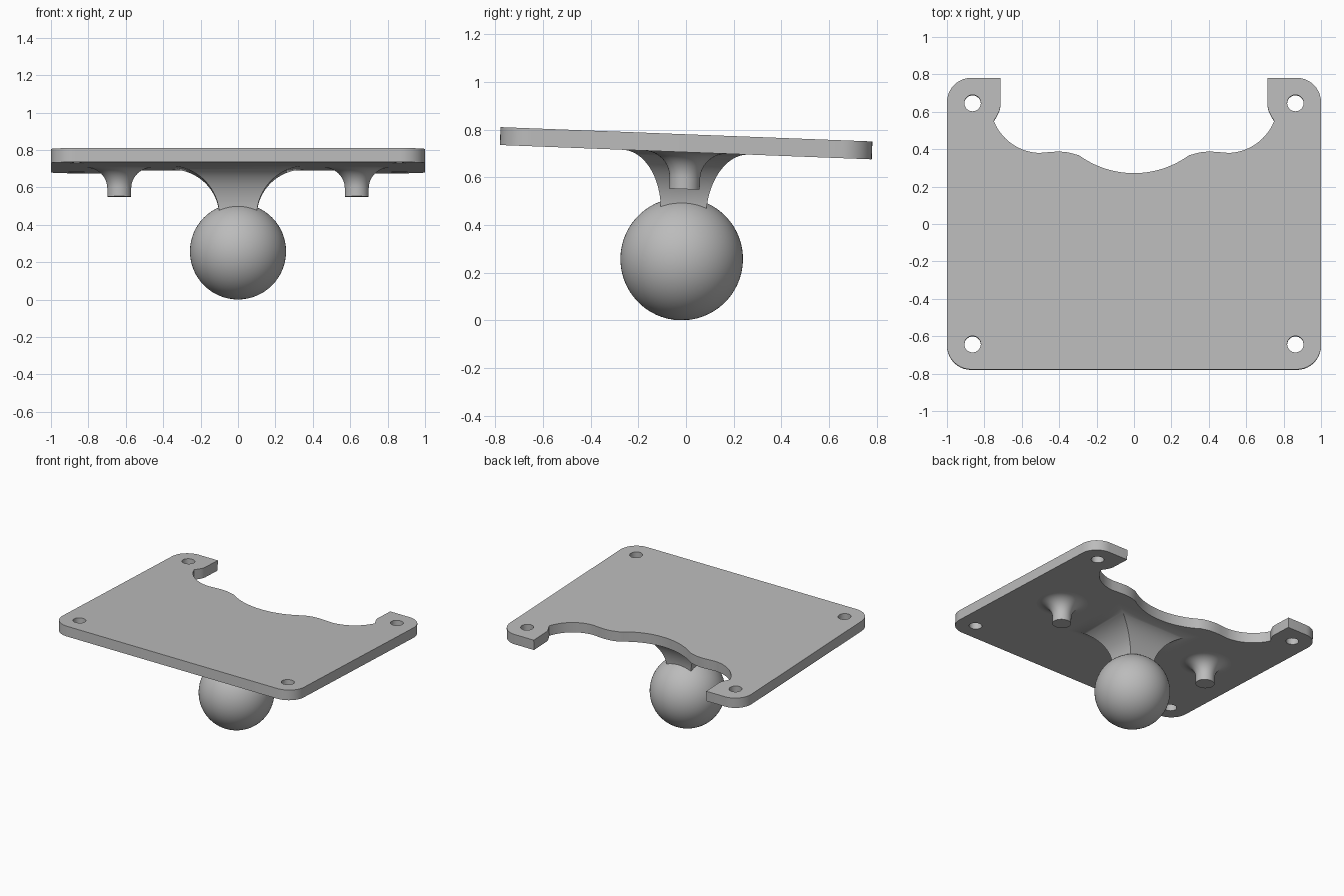
import bpy, bmesh, math
from mathutils import Matrix

if "Cube" in bpy.data.objects:
    bpy.data.objects.remove(bpy.data.objects["Cube"], do_unlink=True)

# One plain grey material
grey = bpy.data.materials.new("plain_grey")
grey.use_nodes = True
colour = (0.5, 0.5, 0.5, 1)
grey.diffuse_color = colour
grey.node_tree.nodes["Principled BSDF"].inputs["Base Color"].default_value = colour

# The whole mount leans slightly; local z = 0 is the top of the plate
TILT = Matrix.Translation((0, 0.002, 0.78)) @ Matrix.Rotation(-0.0385, 4, "X")
THICK = 0.075


def arc(cx, cy, r, start, end, steps):
    """Points along a circular arc, angles in degrees."""
    angles = [math.radians(start + (end - start) * i / steps) for i in range(steps + 1)]
    return [(cx + r * math.cos(a), cy + r * math.sin(a)) for a in angles]


def finish(obj, angle=30):
    obj.data.materials.clear()
    obj.data.materials.append(grey)
    bpy.ops.object.select_all(action="DESELECT")
    obj.select_set(True)
    bpy.context.view_layer.objects.active = obj
    bpy.ops.object.shade_smooth_by_angle(angle=math.radians(angle))


def add_mesh(name, bm, offset=(0, 0, 0)):
    bmesh.ops.recalc_face_normals(bm, faces=bm.faces)
    mesh = bpy.data.meshes.new(name)
    bm.to_mesh(mesh)
    bm.free()
    obj = bpy.data.objects.new(name, mesh)
    bpy.context.collection.objects.link(obj)
    obj.matrix_world = TILT @ Matrix.Translation(offset)
    finish(obj)


def loft(name, rings, offset=(0, 0, 0)):
    """Skin a stack of equal-sized rings and cap both ends."""
    bm = bmesh.new()
    loops = [[bm.verts.new(p) for p in ring] for ring in rings]
    for a, b in zip(loops, loops[1:]):
        for i in range(len(a)):
            j = (i + 1) % len(a)
            bm.faces.new((a[i], a[j], b[j], b[i]))
    bm.faces.new(loops[0])
    bm.faces.new(loops[-1])
    add_mesh(name, bm, offset)


# Plate: mirrored outline with rounded corners and a wavy cut-out at the back
half = arc(0.87, -0.65, 0.13, -90, 0, 10) + arc(0.87, 0.65, 0.13, 0, 90, 10)
half += [(0.714, 0.78), (0.714, 0.63), (0.719, 0.605), (0.73, 0.583)]
half += arc(0.497, 0.65, 0.272, -22, -88, 14)
half += [(0.45, 0.383), (0.4, 0.386), (0.35, 0.381)]
half += arc(0, 0.77, 0.5, -54, -90, 12)
outline = half + [(-x, y) for x, y in reversed(half[:-1])]
loops = [outline]
for sx in (-1, 1):
    for sy in (-1, 1):
        loops.append(arc(sx * 0.863, sy * 0.645, 0.044, 0, 360, 32)[:-1])

curve = bpy.data.curves.new("plate", "CURVE")
curve.dimensions = "2D"
curve.fill_mode = "BOTH"
curve.extrude = THICK / 2
for loop in loops:
    spline = curve.splines.new("POLY")
    spline.points.add(len(loop) - 1)
    for point, (x, y) in zip(spline.points, loop):
        point.co = (x, y, 0, 1)
    spline.use_cyclic_u = True
flat = bpy.data.objects.new("plate_outline", curve)
bpy.context.collection.objects.link(flat)
bpy.context.view_layer.update()
filled = flat.evaluated_get(bpy.context.evaluated_depsgraph_get()).to_mesh()
bm = bmesh.new()
bm.from_mesh(filled)
bpy.data.objects.remove(flat, do_unlink=True)
bmesh.ops.remove_doubles(bm, verts=bm.verts, dist=0.0002)
add_mesh("plate", bm, (0, 0, -THICK / 2))

# Neck: square section flaring into the underside of the plate
STEPS = 24
rings = [[(x * 0.1, y * 0.097, -0.42) for x, y in ((-1, -1), (1, -1), (1, 1), (-1, 1))]]
for i in range(STEPS + 1):
    a = math.pi / 2 * i / STEPS
    hx = 0.1 + 0.26 * (1 - math.cos(a))
    hy = 0.095 + 0.17 * (1 - math.cos(a))
    z = -THICK - 0.26 * (1 - math.sin(a))
    rings.append([(-hx, -hy, z), (hx, -hy, z), (hx, hy, z), (-hx, hy, z)])
loft("neck", rings)

# Pegs: short round posts with a filleted root
FILLET, PEG = 0.11, 0.064
profile = [(PEG, -0.23)]
for i in range(13):
    a = math.pi / 2 * i / 12
    profile.append((PEG + FILLET * (1 - math.cos(a)), -THICK - FILLET * (1 - math.sin(a))))
for side, name in ((1, "left_peg"), (-1, "right_peg")):
    rings = [[(x, y, z) for x, y in arc(0, 0, r, 0, 360, 40)[:-1]] for r, z in profile]
    loft(name, rings, (side * 0.635, 0, 0))

# Ball
bm = bmesh.new()
bmesh.ops.create_uvsphere(bm, u_segments=64, v_segments=32, radius=0.257)
add_mesh("ball", bm, (0, 0, -0.523))
